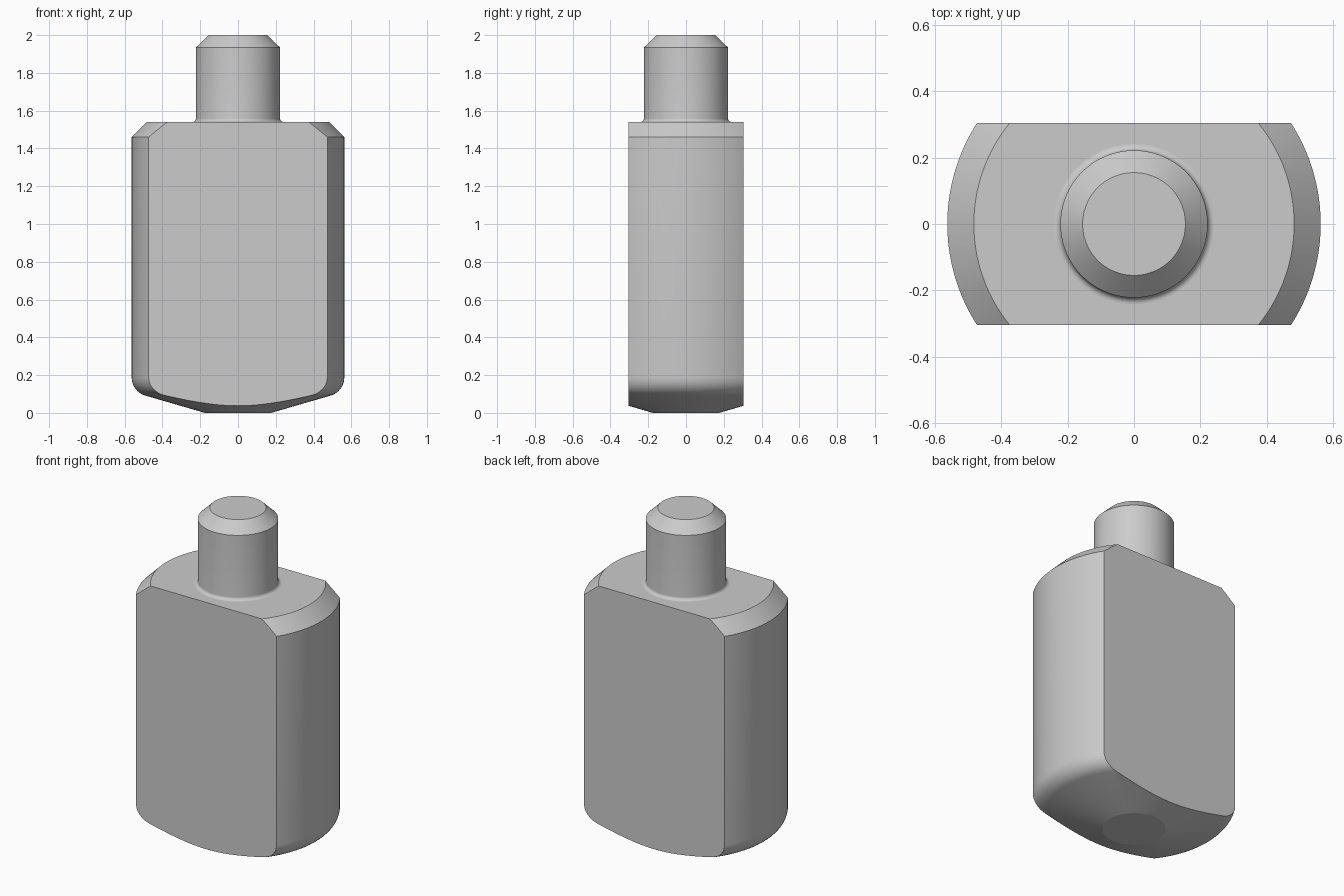
import bpy, bmesh
from math import sin, cos, tan, pi, radians

cube = bpy.data.objects.get("Cube")
if cube:
    bpy.data.objects.remove(cube, do_unlink=True)

grey = bpy.data.materials.new("plain grey")
grey.use_nodes = True
grey.diffuse_color = (0.6, 0.6, 0.6, 1)
grey.node_tree.nodes["Principled BSDF"].inputs["Base Color"].default_value = (0.6, 0.6, 0.6, 1)

SEGMENTS = 128


def arc(r, z, radius, start, end, steps=8):
    """Profile points on an arc, angles in degrees."""
    angles = [radians(start + (end - start) * i / steps) for i in range(steps + 1)]
    return [(r + radius * cos(a), z + radius * sin(a)) for a in angles]


def lathe(name, profile, half_depth=None):
    """Revolve a profile about z, cap both ends, and optionally mill two flats."""
    bm = bmesh.new()
    rings = [[bm.verts.new((r * cos(2 * pi * i / SEGMENTS), r * sin(2 * pi * i / SEGMENTS), z))
              for i in range(SEGMENTS)] for r, z in profile]
    for low, high in zip(rings, rings[1:]):
        for i in range(SEGMENTS):
            j = (i + 1) % SEGMENTS
            bm.faces.new((low[i], low[j], high[j], high[i]))
    bm.faces.new(rings[0][::-1])
    bm.faces.new(rings[-1])
    if half_depth:
        for side in (-1, 1):
            cut = bmesh.ops.bisect_plane(
                bm, geom=bm.verts[:] + bm.edges[:] + bm.faces[:], dist=1e-5,
                plane_co=(0, side * half_depth, 0), plane_no=(0, side, 0), clear_outer=True)
            edges = [e for e in cut["geom_cut"] if isinstance(e, bmesh.types.BMEdge)]
            bmesh.ops.contextual_create(bm, geom=edges)
    bmesh.ops.recalc_face_normals(bm, faces=bm.faces[:])
    mesh = bpy.data.meshes.new(name)
    bm.to_mesh(mesh)
    bm.free()
    mesh.materials.append(grey)
    obj = bpy.data.objects.new(name, mesh)
    bpy.context.collection.objects.link(obj)
    bpy.ops.object.select_all(action="DESELECT")
    obj.select_set(True)
    bpy.context.view_layer.objects.active = obj
    bpy.ops.object.shade_smooth_by_angle(angle=radians(13))


# Body: shallow conical foot, rounded lower edge, chamfered shoulder, two flats
R, TOP, FOOT, FILLET, SLOPE = 0.563, 1.54, 0.175, 0.1, 16.2
tangent = R - FILLET + FILLET * sin(radians(SLOPE))
centre_z = (tangent - FOOT) * tan(radians(SLOPE)) + FILLET * cos(radians(SLOPE))
lathe("body",
      [(FOOT, 0)] + arc(R - FILLET, centre_z, FILLET, SLOPE - 90, 0)
      + [(R, TOP - 0.08), (R - 0.08, TOP)],
      half_depth=0.305)

# Pin: small fillet at the shoulder, chamfered tip
P, F = 0.222, 0.02
lathe("pin",
      [(P + F, TOP - 0.01)] + arc(P + F, TOP + F, F, 270, 180)
      + [(P, 1.935), (0.155, 2)])
